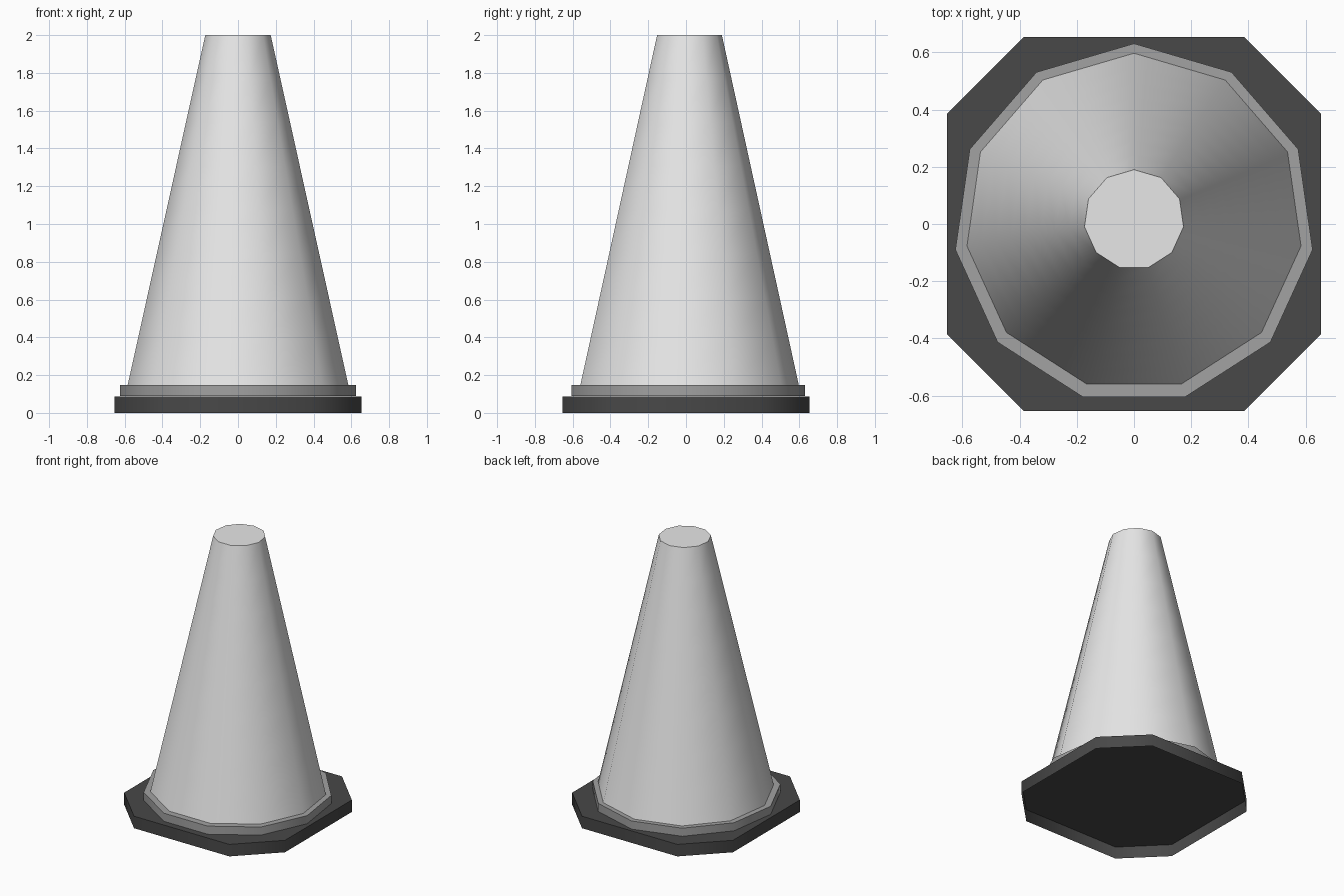
import bpy, bmesh, math

if "Cube" in bpy.data.objects:
    bpy.data.objects.remove(bpy.data.objects["Cube"])


def material(name, v):
    m = bpy.data.materials.new(name)
    m.diffuse_color = (v, v, v, 1)
    m.use_nodes = True
    m.node_tree.nodes["Principled BSDF"].inputs["Base Color"].default_value = m.diffuse_color
    return m


def shell(name, bottom, top, z0, z1, mat, rows=1):
    """Loft between two outlines: capped on top, open below, smooth sides."""
    bm = bmesh.new()
    loops = []
    for k in range(rows + 1):
        t = k / rows
        loops.append([bm.verts.new((a[0] + (b[0] - a[0]) * t,
                                    a[1] + (b[1] - a[1]) * t,
                                    z0 + (z1 - z0) * t))
                      for a, b in zip(bottom, top)])
    n = len(bottom)
    for lo, hi in zip(loops, loops[1:]):
        for i in range(n):
            j = (i + 1) % n
            bm.faces.new((lo[i], lo[j], hi[j], hi[i])).smooth = True
    cap = bm.faces.new(loops[-1])
    for e in cap.edges:
        e.smooth = False
    me = bpy.data.meshes.new(name)
    bm.to_mesh(me)
    bm.free()
    me.materials.append(mat)
    ob = bpy.data.objects.new(name, me)
    bpy.context.collection.objects.link(ob)
    return ob


def ring(r, cy=0.0, n=11):
    """Eleven-sided outline with one corner pointing to the back."""
    a = [math.pi / 2 + 2 * math.pi * i / n for i in range(n)]
    return [(r * math.cos(t), cy + r * math.sin(t)) for t in a]


light = material("light grey", 0.80)
mid = material("mid grey", 0.36)
dark = material("dark grey", 0.065)

# square base plate with cut corners, hollow underneath
w, c = 0.653, 0.387
base = [(w, -c), (w, c), (c, w), (-c, w), (-w, c), (-w, -c), (-c, -w), (c, -w)]
shell("base_plate", base, base, 0.0, 0.088, dark)

# raised collar around the foot of the cone
shell("collar", ring(0.631), ring(0.631), 0.0885, 0.148, mid)

# tapered cone body with a flat top
shell("cone_body", ring(0.59, 0.007), ring(0.175, 0.015), 0.148, 2.0, light, rows=8)
